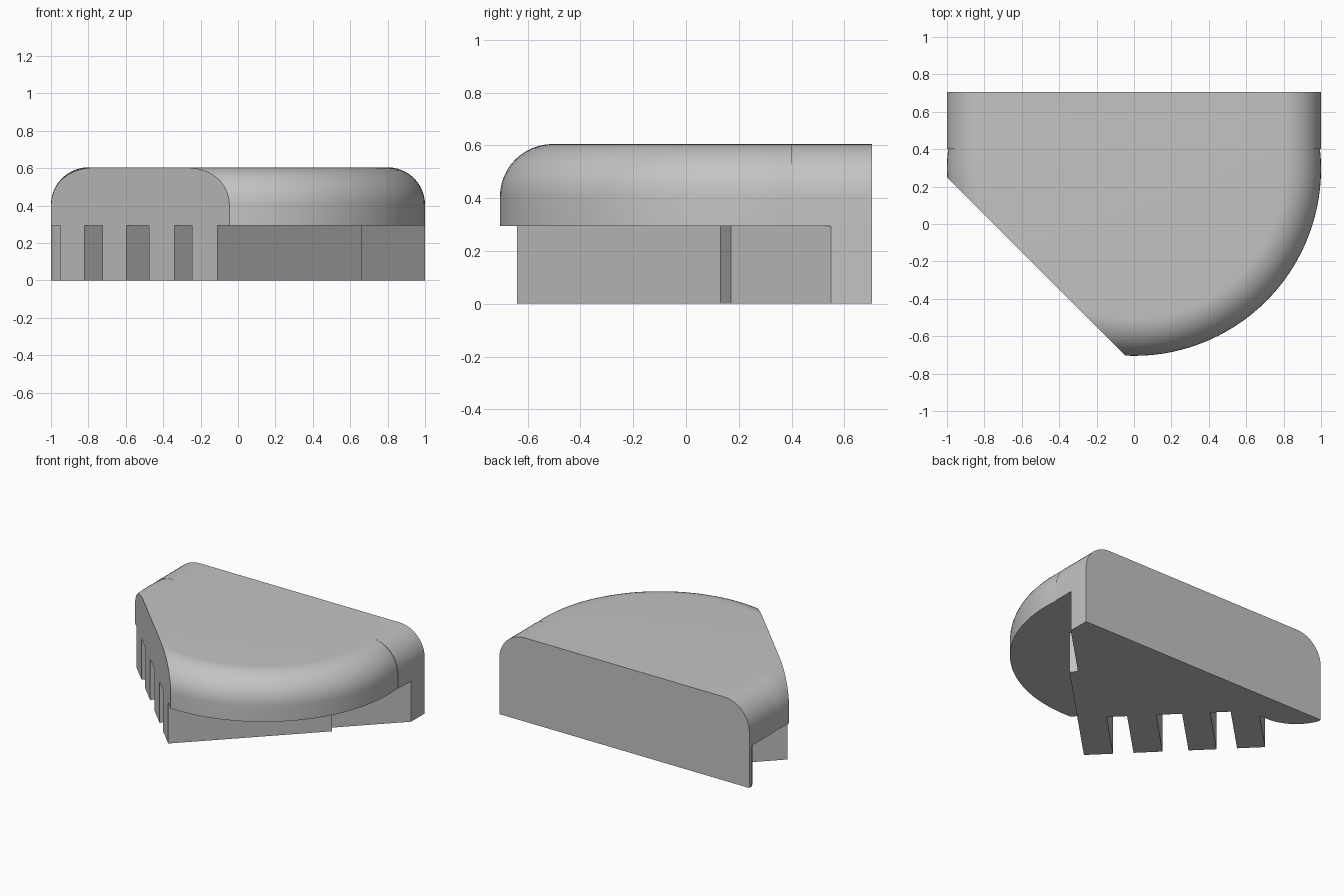
import bpy
import bmesh
import math
from mathutils import Vector

cube = bpy.data.objects.get("Cube")
if cube:
    bpy.data.objects.remove(cube, do_unlink=True)

BACK, SHOULDER, CENTRE = 0.705, 0.40, 0.295   # y positions of the outline
LEDGE, TOP, FILLET = 0.295, 0.605, 0.20       # z levels and edge rounding
SLANT = -0.75                                 # slanted face lies on x + y = SLANT

grey = bpy.data.materials.new("plain_grey")
grey.use_nodes = True
grey.diffuse_color = (0.55, 0.55, 0.55, 1)
grey.node_tree.nodes["Principled BSDF"].inputs["Base Color"].default_value = grey.diffuse_color


def finish(name, bm):
    bmesh.ops.recalc_face_normals(bm, faces=bm.faces[:])
    mesh = bpy.data.meshes.new(name)
    bm.to_mesh(mesh)
    bm.free()
    mesh.materials.append(grey)
    obj = bpy.data.objects.new(name, mesh)
    bpy.context.collection.objects.link(obj)
    bpy.ops.object.select_all(action='DESELECT')
    obj.select_set(True)
    bpy.context.view_layer.objects.active = obj
    bpy.ops.object.shade_smooth_by_angle(angle=math.radians(30))
    return obj


def outline(inset, steps=64):
    """Rounded front with short straight shoulders, inset everywhere but the back."""
    r = 1 - inset
    start = math.asin((SHOULDER - CENTRE) / r)
    sweep = math.pi + 2 * start
    arc = [(r * math.cos(start - sweep * i / steps),
            CENTRE + r * math.sin(start - sweep * i / steps)) for i in range(steps + 1)]
    return [(r, BACK), (r, SHOULDER)] + arc + [(-r, SHOULDER), (-r, BACK)]


# Rounded upper shell: stacked outlines, then one slanted cut
bm = bmesh.new()
levels = [(LEDGE, 0)]
for i in range(13):
    a = math.pi / 2 * i / 12
    levels.append((TOP - FILLET + FILLET * math.sin(a), FILLET * (1 - math.cos(a))))
rings = [[bm.verts.new((x, y, z)) for x, y in outline(d)] for z, d in levels]
n = len(rings[0])
for low, high in zip(rings, rings[1:]):
    for i in range(n - 1):
        j = i + 1
        bm.faces.new((low[i], low[j], high[j], high[i]))
bm.faces.new(rings[0])
bm.faces.new(rings[-1])
bm.faces.new([r[0] for r in rings] + [r[-1] for r in reversed(rings)])
cut = bmesh.ops.bisect_plane(bm, geom=bm.verts[:] + bm.edges[:] + bm.faces[:], dist=1e-5,
                             plane_co=Vector((SLANT, 0, 0)), plane_no=Vector((-1, -1, 0)),
                             clear_outer=True)
rim = [e for e in cut["geom_cut"] if isinstance(e, bmesh.types.BMEdge)]
bmesh.ops.contextual_create(bm, geom=rim)
finish("upper_shell", bm)

# Lower base: slotted comb along the slanted side
profile = [(1, BACK), (1, 0.55), (0.62, 0.17), (0.66, 0.13), (-0.11, -0.64)]
depth = 0.34
for near, far in ((-0.245, -0.34), (-0.475, -0.595), (-0.725, -0.82)):
    profile += [(near, SLANT - near), (near + depth, SLANT - near + depth),
                (far + depth, SLANT - far + depth), (far, SLANT - far)]
profile += [(-0.95, 0.20), (-0.66, 0.49)]
# Rounded relief leading to the back corner
for i in range(13):
    a = math.radians(270 - 69 * i / 12)
    profile.append((-0.72 + 0.30 * math.cos(a), 0.79 + 0.30 * math.sin(a)))
profile += [(-1, BACK)]

bm = bmesh.new()
face = bm.faces.new([bm.verts.new((x, y, 0)) for x, y in profile])
ext = bmesh.ops.extrude_face_region(bm, geom=[face], use_keep_orig=True)
bmesh.ops.translate(bm, vec=(0, 0, LEDGE),
                    verts=[v for v in ext["geom"] if isinstance(v, bmesh.types.BMVert)])
finish("slotted_base", bm)
